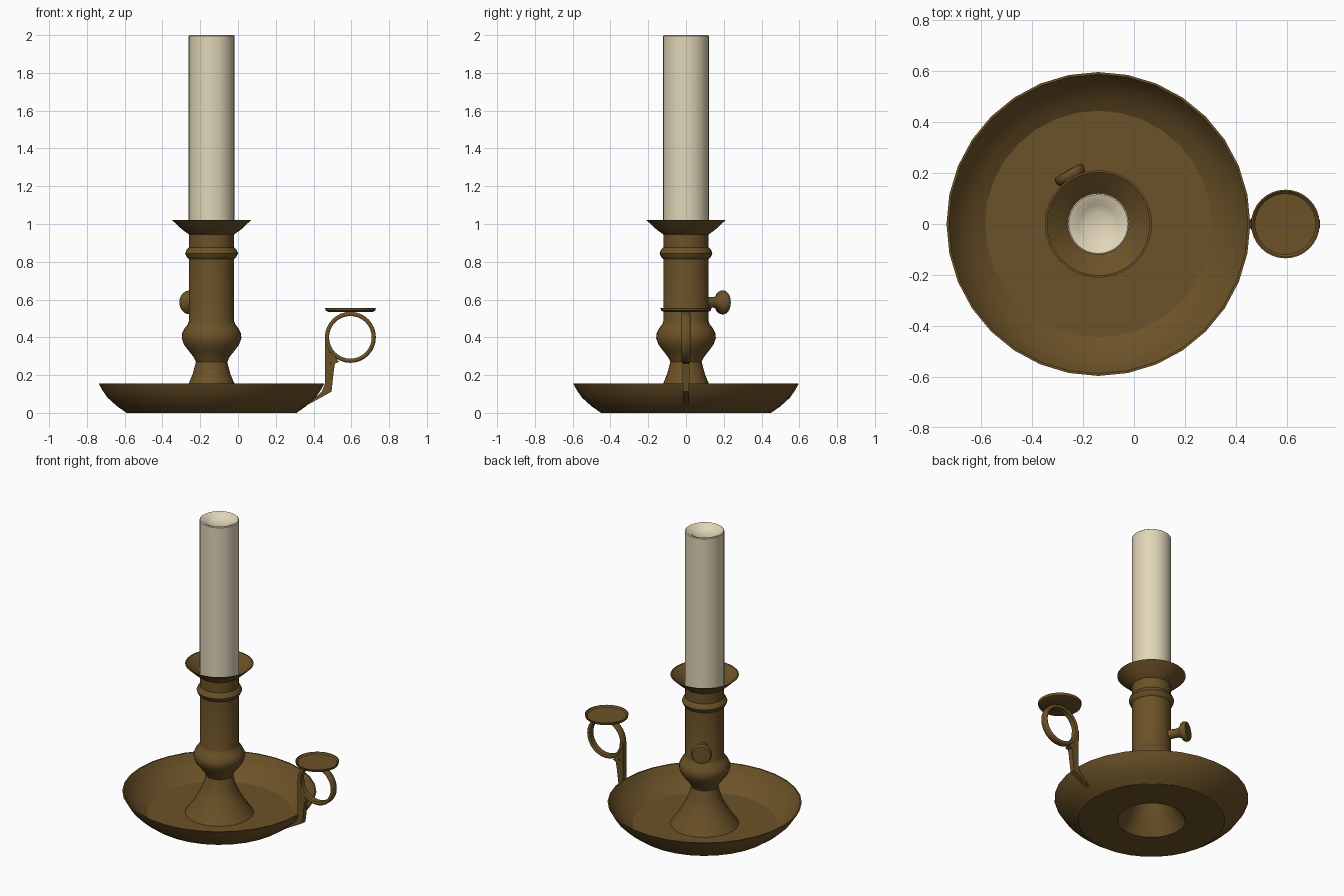
import bpy, bmesh, math
from mathutils import Matrix, Vector

if "Cube" in bpy.data.objects:
    bpy.data.objects.remove(bpy.data.objects["Cube"])

CX = -0.14  # axis of dish, stem and candle


def material(name, rgb):
    m = bpy.data.materials.new(name)
    m.diffuse_color = (*rgb, 1)
    m.use_nodes = True
    m.node_tree.nodes["Principled BSDF"].inputs["Base Color"].default_value = m.diffuse_color
    return m


BRASS = material("aged_brass", (0.148, 0.084, 0.021))
WAX = material("cream_wax", (0.75, 0.67, 0.48))


def finish(name, bm, mat, matrix, angle):
    bmesh.ops.recalc_face_normals(bm, faces=bm.faces)
    me = bpy.data.meshes.new(name)
    bm.to_mesh(me)
    bm.free()
    me.transform(matrix)
    me.materials.append(mat)
    ob = bpy.data.objects.new(name, me)
    bpy.context.collection.objects.link(ob)
    bpy.ops.object.select_all(action='DESELECT')
    ob.select_set(True)
    bpy.context.view_layer.objects.active = ob
    bpy.ops.object.shade_smooth_by_angle(angle=math.radians(angle))
    return ob


def lathe(name, profile, mat, matrix, n=32, closed=False, angle=40):
    """Revolve (radius, height) points around z."""
    bm = bmesh.new()
    rings = []
    for r, z in profile:
        if r < 1e-5:
            rings.append([bm.verts.new((0, 0, z))] * n)
        else:
            rings.append([bm.verts.new((r * math.cos(2 * math.pi * i / n),
                                        r * math.sin(2 * math.pi * i / n), z)) for i in range(n)])
    pairs = list(zip(rings, rings[1:]))
    if closed:
        pairs.append((rings[-1], rings[0]))
    for a, b in pairs:
        for i in range(n):
            j = (i + 1) % n
            vs = list(dict.fromkeys((a[i], a[j], b[j], b[i])))
            if len(vs) > 2:
                bm.faces.new(vs)
    return finish(name, bm, mat, matrix, angle)


axis = Matrix.Translation((CX, 0, 0))

# Dish: thin pan with an open centre under the stem
lathe("dish", [(0.21, 0), (0.45, 0), (0.50, 0.035), (0.55, 0.08), (0.578, 0.12), (0.597, 0.155),
               (0.588, 0.155), (0.567, 0.12), (0.54, 0.085), (0.49, 0.042), (0.445, 0.014),
               (0.205, 0.014)], BRASS, axis, closed=True, angle=32)

# Stem: hollow flared foot, bulb, tube, collar and drip flange
lathe("stem", [(0, 0.25), (0.07, 0.245), (0.11, 0.155), (0.155, 0.08), (0.208, 0),
               (0.212, 0.012), (0.165, 0.08), (0.121, 0.155), (0.10, 0.205), (0.083, 0.27),
               (0.095, 0.295), (0.118, 0.325), (0.145, 0.36), (0.158, 0.395), (0.156, 0.42),
               (0.143, 0.447), (0.125, 0.47), (0.12, 0.485), (0.12, 0.815), (0.132, 0.826),
               (0.14, 0.845), (0.132, 0.864), (0.12, 0.876), (0.12, 0.945), (0.155, 0.97),
               (0.211, 1.022), (0.203, 1.022), (0.15, 0.98), (0.121, 0.955), (0, 0.95)],
      BRASS, axis, angle=38)

# Candle with a melted hollow in its top
lathe("candle", [(0, 0.952), (0.121, 0.952), (0.121, 1.996), (0.116, 2.0), (0.10, 1.995),
                 (0.075, 1.978), (0.05, 1.967), (0, 1.963)], WAX, axis, angle=50)

# Side knob pointing to the back left
knob = (Matrix.Translation((CX, 0, 0.585)) @ Matrix.Rotation(math.radians(120), 4, 'Z')
        @ Matrix.Rotation(math.pi / 2, 4, 'Y'))
lathe("side_knob", [(0, 0.10), (0.03, 0.10), (0.028, 0.17), (0.036, 0.192), (0.058, 0.207),
                    (0.063, 0.217), (0.063, 0.232), (0.057, 0.241), (0, 0.243)],
      BRASS, knob, n=24)

# Finger ring
ring = Matrix.Translation((0.595, 0, 0.4)) @ Matrix.Rotation(math.pi / 2, 4, 'X')
lathe("finger_ring", [(0.113, -0.018), (0.119, -0.023), (0.129, -0.023), (0.135, -0.016),
                      (0.135, 0.016), (0.129, 0.023), (0.119, 0.023), (0.113, 0.018)],
      BRASS, ring, closed=True, angle=50)

# Thumb plate on the ring, slightly dished
lathe("thumb_plate", [(0, 0.533), (0.118, 0.535), (0.131, 0.541), (0.135, 0.556),
                      (0.129, 0.556), (0.12, 0.547), (0, 0.545)],
      BRASS, Matrix.Translation((0.595, 0, 0)))

# Handle strap: upright from the ring, then tucked under the dish wall
bm = bmesh.new()
outline = [(0.46, 0.40), (0.46, 0.155), (0.445, 0.115), (0.40, 0.072), (0.355, 0.042),
           (0.375, 0.046), (0.495, 0.112), (0.508, 0.23), (0.514, 0.262), (0.535, 0.27),
           (0.515, 0.295), (0.494, 0.325), (0.484, 0.37), (0.482, 0.40)]
sides = []
for s in (-1, 1):
    sides.append([bm.verts.new((x, s * (0.016 + 0.005 * min(1, max(0, (z - 0.1) / 0.25))), z))
                  for x, z in outline])
for loop in sides:
    bm.faces.new(loop)
for i in range(len(outline)):
    j = (i + 1) % len(outline)
    bm.faces.new((sides[0][i], sides[0][j], sides[1][j], sides[1][i]))
bmesh.ops.triangulate(bm, faces=[f for f in bm.faces if len(f.verts) > 4])
finish("handle_strap", bm, BRASS, Matrix.Identity(4), 30)
